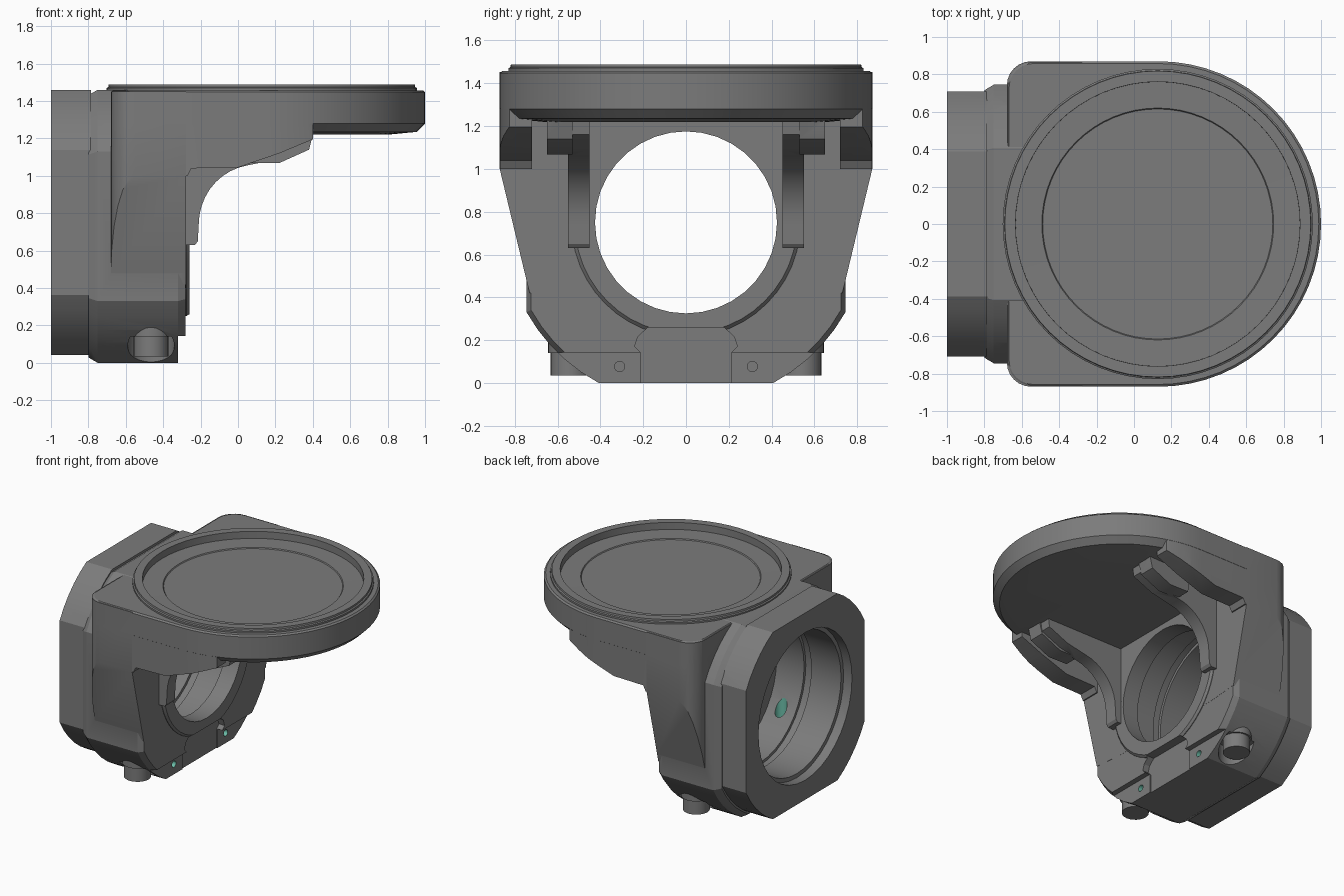
import bpy, bmesh
from math import sin, cos, pi, acos

if "Cube" in bpy.data.objects:
    bpy.data.objects.remove(bpy.data.objects["Cube"])

GREY = bpy.data.materials.new("casting_grey")
GREY.diffuse_color = (0.2, 0.2, 0.2, 1)
GREY.use_nodes = True
GREY.node_tree.nodes["Principled BSDF"].inputs["Base Color"].default_value = GREY.diffuse_color
GREEN = bpy.data.materials.new("hole_green")
GREEN.diffuse_color = (0.15, 0.52, 0.4, 1)
GREEN.use_nodes = True
GREEN.node_tree.nodes["Principled BSDF"].inputs["Base Color"].default_value = GREEN.diffuse_color


def loft(name, rings, mat=GREY):
    """Closed solid through matching rings of 3D points; end caps stay grey."""
    bm = bmesh.new()
    vs = [[bm.verts.new(p) for p in ring] for ring in rings]
    n = len(vs[0])
    for a, b in zip(vs, vs[1:]):
        for i in range(n):
            j = (i + 1) % n
            bm.faces.new((a[i], a[j], b[j], b[i]))
    for ring in (vs[0], vs[-1]):
        bm.faces.new(ring).material_index = 0 if mat == GREY else 1
    bmesh.ops.recalc_face_normals(bm, faces=bm.faces)
    me = bpy.data.meshes.new(name)
    bm.to_mesh(me)
    bm.free()
    me.materials.append(mat)
    if mat != GREY:
        me.materials.append(GREY)
    ob = bpy.data.objects.new(name, me)
    bpy.context.collection.objects.link(ob)
    return ob


def prism(name, pts, axis, lo, hi):
    """Extrude a 2D profile along x (y,z points), y (x,z) or z (x,y)."""
    def put(p, t):
        return {'x': (t, p[0], p[1]), 'y': (p[0], t, p[1]), 'z': (p[0], p[1], t)}[axis]
    return loft(name, [[put(p, t) for p in pts] for t in (lo, hi)])


def turned(name, prof, axis, c, n=48, mat=GREY):
    """Turned solid from (position, radius) pairs; c is the 2D axis centre."""
    rings = []
    for t, r in prof:
        ring = []
        for i in range(n):
            a = 2 * pi * i / n
            u, v = c[0] + r * cos(a), c[1] + r * sin(a)
            ring.append((t, u, v) if axis == 'x' else (u, v, t))
        rings.append(ring)
    return loft(name, rings, mat)


def boolean(base, other, op='UNION', transfer=False):
    m = base.modifiers.new("bool", 'BOOLEAN')
    m.operation, m.solver, m.object = op, 'EXACT', other
    if transfer:
        m.material_mode = 'TRANSFER'
    bpy.context.view_layer.update()
    dg = bpy.context.evaluated_depsgraph_get()
    me = bpy.data.meshes.new_from_object(base.evaluated_get(dg))
    base.modifiers.clear()
    base.data = me
    bpy.data.objects.remove(other)
    return base


def round_square(x, h, r, cz, wide=1.0, n=5):
    """Square of half size h clipped by a circle of radius r."""
    a0 = acos(h / r)
    out = []
    for q in range(4):
        for i in range(n + 1):
            a = q * pi / 2 + a0 + (pi / 2 - 2 * a0) * i / n
            out.append((x, wide * r * cos(a), cz + r * sin(a)))
    return out


def plan(inset=0.0):
    """Half disc with a squared, filleted back end, seen from above."""
    r, f = 0.87 - inset, 0.13
    pts = [(0.13 + r * cos(a), r * sin(a))
           for a in [-pi / 2 + pi * i / 32 for i in range(33)]]
    for sy, s in ((1, 0), (-1, 1)):
        for i in range(7):
            a = pi / 2 + s * pi / 2 + pi / 2 * i / 6
            pts.append((-0.68 + inset + f + f * cos(a), sy * (r - f) + f * sin(a)))
    return pts


# Neck with the clipped-square section
housing = loft("housing", [round_square(x, h, h * 1.14, 0.73, 1.02) for x, h in
               ((-0.80, 0.70), (-0.785, 0.71), (-0.75, 0.73), (-0.32, 0.73), (-0.28, 0.71))])
# Rear flange
boolean(housing, loft("flange", [round_square(x, 0.708, 0.807, 0.75) for x in (-1.0, -0.785)]))
# Shoulder block, tapering downward with rounded rear corners
shoulder = prism("shoulder", plan(), 'z', 0.3, 1.452)
half = [(0.5, 0.4), (0.73, 0.42), (0.745, 0.48), (0.87, 1.0), (0.88, 1.04), (0.88, 1.5)]
boolean(shoulder, prism("taper", half + [(-y, z) for y, z in reversed(half)], 'x', -0.9, -0.279), 'INTERSECT')
boolean(housing, shoulder)
# Round top plate
boolean(housing, loft("top_plate", [[(x, y, z) for x, y in plan(i)] for z, i in
        ((1.22, 0.2), (1.235, 0.045), (1.28, 0.0), (1.447, 0.0), (1.457, 0.012))]))

# Under-plate skirts, ribs, bosses and pegs on both sides
arc = [(0.10 - 0.31 * cos(a), 0.74 + 0.32 * sin(a)) for a in [pi / 2 * i / 10 for i in range(10)]]
for s in (-1, 1):
    skirt = prism("skirt", [(-0.4, 1.3), (-0.4, 1.0), (-0.27, 1.0), (-0.25, 1.04), (0.0, 1.045),
                  (0.22, 1.12), (0.4, 1.195), (0.4, 1.3)], 'y', s * 0.72, s * 0.9)
    boolean(skirt, prism("skirt_limit", plan(0.001), 'z', 0.9, 1.5), 'INTERSECT')
    boolean(housing, skirt)
    boolean(housing, prism("rib", [(-0.35, 1.3), (-0.35, 0.63), (-0.23, 0.63), (-0.215, 0.65)] + arc +
            [(0.22, 1.09), (0.38, 1.16), (0.40, 1.3)], 'y', s * 0.45, s * 0.55))
    boolean(housing, prism("boss", [(0.04, 1.3), (0.06, 1.07), (0.22, 1.068), (0.38, 1.14), (0.40, 1.22),
            (0.40, 1.3)], 'y', s * 0.53, s * 0.65))
    # Peg on a flat seat
    c = (-0.465, s * 0.54)
    boolean(housing, turned("seat_boss", [(0.139, 0.105), (0.26, 0.105)], 'z', c, 24))
    boolean(housing, turned("seat_cut", [(-0.1, 0.125), (0.14, 0.125)], 'z', c, 24), 'DIFFERENCE')
    boolean(housing, turned("peg", [(0.035, 0.093), (0.2, 0.093)], 'z', c, 24))

# Raised rim around the front bore
boolean(housing, turned("bore_rim", [(-0.4, 0.535), (-0.275, 0.535), (-0.26, 0.52)], 'x', (0, 0.75)))
boolean(housing, prism("rim_web", [(-0.47, 0.8), (0.47, 0.8), (0.47, 1.26), (-0.47, 1.26)], 'x', -0.37, -0.259))
# Raised ring on the plate and its dished recess
boolean(housing, turned("seal_ring", [(1.445, 0.829), (1.47, 0.829), (1.475, 0.82), (1.488, 0.818)],
                        'z', (0.127, 0), 64))
boolean(housing, turned("dish_cut", [(1.6, 0.762), (1.435, 0.76), (1.432, 0.62), (1.425, 0.615)],
                        'z', (0.127, 0), 64), 'DIFFERENCE')
# Stepped bore with a groove
boolean(housing, turned("bore_cut", [(-1.1, 0.56), (-0.93, 0.56), (-0.929, 0.53), (-0.68, 0.53), (-0.679, 0.55),
        (-0.62, 0.55), (-0.619, 0.53), (-0.39, 0.53), (-0.389, 0.425), (-0.1, 0.425)],
        'x', (0, 0.75), 36), 'DIFFERENCE')
# Lower front step and centre notch
boolean(housing, prism("step_cut", [(-1, -0.1), (1, -0.1), (1, 0.143), (-1, 0.143)],
                       'x', -0.32, 0), 'DIFFERENCE')
boolean(housing, prism("notch_cut", [(-0.21, -0.1), (0.21, -0.1), (0.21, 0.14), (0.24, 0.17), (0.225, 0.215),
        (0.18, 0.258), (-0.18, 0.258), (-0.225, 0.215), (-0.24, 0.17), (-0.21, 0.14)],
        'x', -0.328, 0), 'DIFFERENCE')
# Green screw holes, and one green hole in the bore wall
for s in (-1, 1):
    boolean(housing, turned("screw_hole", [(-0.37, 0.024), (-0.2, 0.024)], 'x', (s * 0.31, 0.077), 16, GREEN),
            'DIFFERENCE', True)
boolean(housing, turned("wall_hole", [(0.3, 0.042), (0.75, 0.042)], 'z', (-0.5, -0.425), 16, GREEN),
        'DIFFERENCE', True)

bpy.ops.object.select_all(action='DESELECT')
housing.select_set(True)
bpy.context.view_layer.objects.active = housing
bpy.ops.object.shade_smooth_by_angle(angle=0.45)
